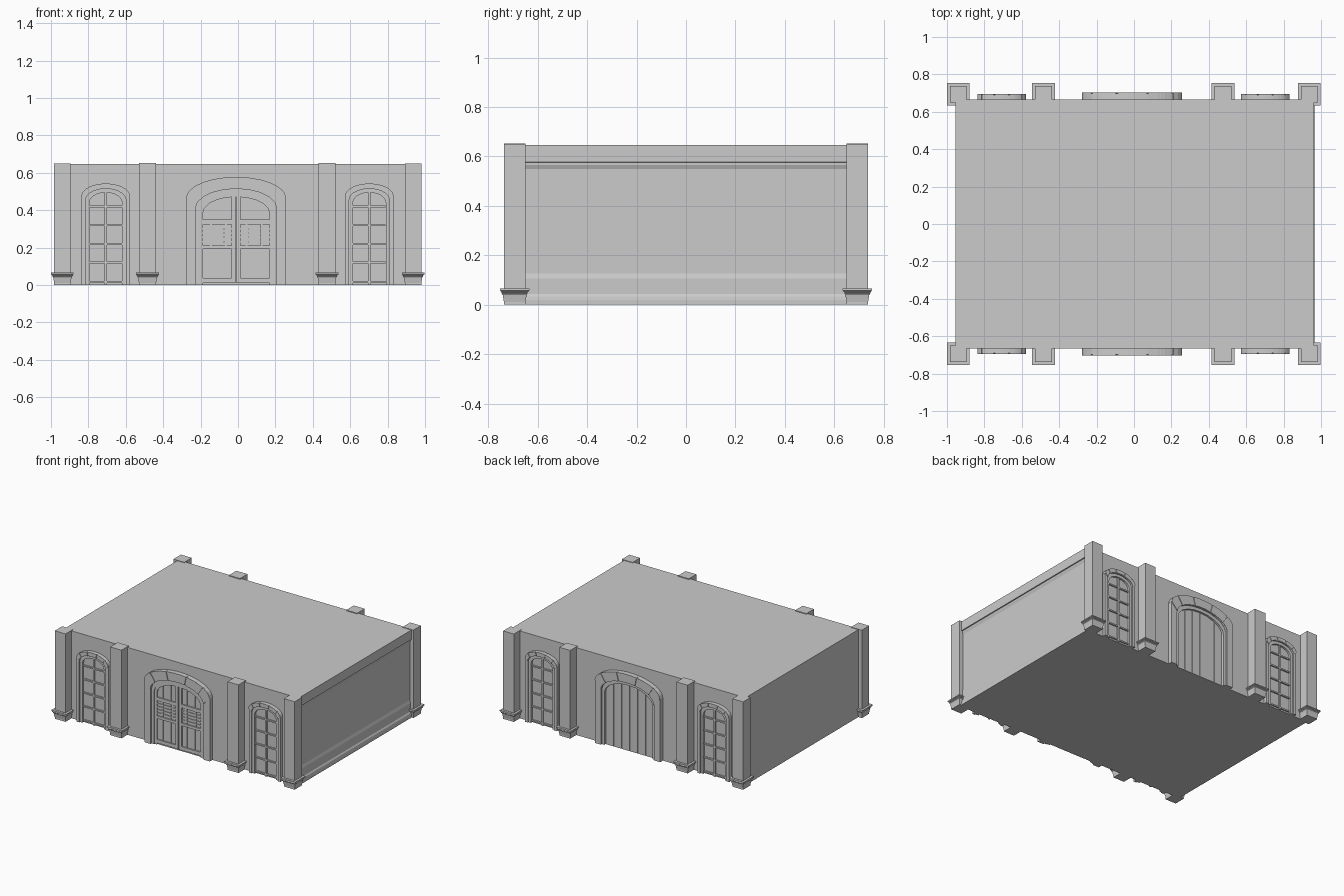
import bpy, bmesh, math

if "Cube" in bpy.data.objects:
    bpy.data.objects.remove(bpy.data.objects["Cube"])

WALL_Y, TOP = 0.666, 0.646


def finish(name, bm):
    bmesh.ops.recalc_face_normals(bm, faces=bm.faces)
    me = bpy.data.meshes.new(name)
    bm.to_mesh(me)
    bm.free()
    ob = bpy.data.objects.new(name, me)
    bpy.context.collection.objects.link(ob)
    return ob


def add_box(bm, x0, x1, y0, y1, z0, z1):
    v = [bm.verts.new((x, y, z)) for z in (z0, z1)
         for x, y in ((x0, y0), (x1, y0), (x1, y1), (x0, y1))]
    bm.faces.new(v[:4])
    bm.faces.new(v[4:])
    for i in range(4):
        j = (i + 1) % 4
        bm.faces.new((v[i], v[j], v[j + 4], v[i + 4]))


def add_prism(bm, pts, y0, y1):
    """Extrude an x-z outline between two y planes."""
    a = [bm.verts.new((x, y0, z)) for x, z in pts]
    b = [bm.verts.new((x, y1, z)) for x, z in pts]
    bm.faces.new(a)
    bm.faces.new(b)
    for i in range(len(pts)):
        j = (i + 1) % len(pts)
        bm.faces.new((a[i], a[j], b[j], b[i]))


def arch_at(cx, arch, t):
    w, spring, top = arch
    return (cx - w * math.cos(t), spring + (top - spring) * math.sin(t))


def arch_line(cx, arch, t0=0.0, t1=math.pi, n=10):
    return [arch_at(cx, arch, t0 + (t1 - t0) * i / n) for i in range(n + 1)]


def arch_outline(cx, arch):
    w = arch[0]
    return [(cx - w, 0)] + arch_line(cx, arch) + [(cx + w, 0)]


def arch_height(arch, dx):
    w, spring, top = arch
    return spring + (top - spring) * math.sqrt(max(0, 1 - (dx / w) ** 2))


def add_trim(bm, cx, outer, inner, y0, y1):
    add_prism(bm, arch_outline(cx, outer) + arch_outline(cx, inner)[::-1], y0, y1)


def arched_surround(name, cx, s, outer, mid, opening, depth):
    """Stepped jambs and arch, with five raised arch stones."""
    y = s * (WALL_Y - 0.01)
    bm = bmesh.new()
    add_trim(bm, cx, outer, mid, y, s * (WALL_Y + depth - 0.005))
    add_trim(bm, cx, mid, opening, y, s * (WALL_Y + depth * 0.55))
    finish(name + "_surround", bm)
    bm = bmesh.new()
    step, gap = math.pi / 5, 0.025
    for k in range(5):
        a, b = k * step + gap, (k + 1) * step - gap
        add_prism(bm, arch_line(cx, outer, a, b, 3) + arch_line(cx, mid, a, b, 3)[::-1],
                  y, s * (WALL_Y + depth))
    finish(name + "_arch_stones", bm)


def window(cx, s):
    outer, mid, opening = (0.13, 0.475, 0.543), (0.108, 0.455, 0.515), (0.088, 0.44, 0.495)
    arched_surround("window", cx, s, outer, mid, opening, 0.03)
    bm = bmesh.new()
    add_prism(bm, arch_outline(cx, opening), s * (WALL_Y - 0.01), s * (WALL_Y + 0.002))
    finish("window_glass", bm)
    # glazing bars
    bm = bmesh.new()
    y0, y1 = WALL_Y * s, s * (WALL_Y + 0.012)
    add_box(bm, cx - 0.006, cx + 0.006, y0, y1, 0, 0.494)
    for z in (0.016, 0.12, 0.22, 0.32, 0.42):
        add_box(bm, cx - 0.087, cx + 0.087, y0, y1, z - 0.005, z + 0.005)
    finish("window_bars", bm)


def doorway(s):
    cx = -0.01
    outer, mid, opening = (0.267, 0.465, 0.578), (0.217, 0.41, 0.515), (0.198, 0.385, 0.492)
    arched_surround("doorway", cx, s, outer, mid, opening, 0.036)
    y0 = s * (WALL_Y - 0.01)
    # plank leaves with thin joints between the boards
    bm = bmesh.new()
    for i in range(6):
        a, b = -0.195 + i * 0.065 + 0.002, -0.195 + (i + 1) * 0.065 - 0.002
        xs = [a + (b - a) * k / 4 for k in range(5)]
        add_prism(bm, [(cx + a, 0)] + [(cx + x, arch_height(opening, x)) for x in xs]
                  + [(cx + b, 0)], y0, s * (WALL_Y + 0.005))
    finish("door_planks", bm)
    if s > 0:
        return
    # front door framing
    y0, y1 = s * WALL_Y, s * (WALL_Y + 0.014)
    bm = bmesh.new()
    add_trim(bm, cx, opening, (0.178, 0.385, 0.472), y0, y1)
    for side in (-1, 1):
        a, b = sorted((cx + side * 0.003, cx + side * 0.024))
        add_box(bm, a, b, y0, y1, 0.01, 0.485)
        c, d = sorted((cx + side * 0.003, cx + side * 0.19))
        for z0, z1 in ((0.012, 0.038), (0.192, 0.212), (0.325, 0.35)):
            add_box(bm, c, d, y0, y1, z0, z1)
    finish("door_frame", bm)
    # lattice in the middle panels
    bm = bmesh.new()
    yb = s * (WALL_Y + 0.01)
    for side in (-1, 1):
        c, d = sorted((cx + side * 0.024, cx + side * 0.18))
        for z in (0.232, 0.255, 0.278, 0.301):
            add_box(bm, c, d, y0, yb, z - 0.004, z + 0.004)
        for dx in (0.055, 0.135):
            x = cx + side * dx
            add_box(bm, x - 0.005, x + 0.005, y0, yb, 0.212, 0.325)
    finish("door_lattice", bm)


def pilaster(name, x0, x1, y0, y1, top):
    """Square shaft standing on a flared, stepped foot."""
    bm = bmesh.new()
    add_box(bm, x0, x1, y0, y1, 0, top)
    finish(name + "_shaft", bm)
    bm = bmesh.new()
    rings = []
    for z, o in ((0, -0.002), (0.04, 0.005), (0.045, 0.009), (0.05, 0.009), (0.053, 0.013),
                 (0.056, 0.013), (0.058, 0.0165), (0.066, 0.0165)):
        rings.append([bm.verts.new((x, y, z)) for x, y in
                      ((x0 - o, y0 - o), (x1 + o, y0 - o), (x1 + o, y1 + o), (x0 - o, y1 + o))])
    bm.faces.new(rings[0])
    bm.faces.new(rings[-1])
    for a, b in zip(rings, rings[1:]):
        for i in range(4):
            j = (i + 1) % 4
            bm.faces.new((a[i], a[j], b[j], b[i]))
    finish(name + "_foot", bm)


# main block, its right wall carrying cornice and skirting mouldings
profile = [(-0.954, 0), (0.965, 0), (0.965, 0.018), (0.962, 0.034), (0.956, 0.043),
           (0.956, 0.105), (0.95, 0.126), (0.95, 0.55), (0.956, 0.565), (0.956, 0.575),
           (0.963, 0.577), (0.963, TOP), (-0.954, TOP)]
bm = bmesh.new()
add_prism(bm, profile, -WALL_Y, WALL_Y)
finish("hall_block", bm)

# front and back fittings
for s in (-1, 1):
    doorway(s)
    for cx in (-0.707, 0.702):
        window(cx, s)
    y0, y1 = sorted((s * 0.65, s * 0.737))
    for x0, x1 in ((-0.983, -0.895), (0.892, 0.98)):
        pilaster("corner_pilaster", x0, x1, y0, y1, 0.65)
    for x0, x1 in ((-0.53, -0.438), (0.431, 0.52)):
        pilaster("middle_pilaster", x0, x1, y0, y1, 0.652)
